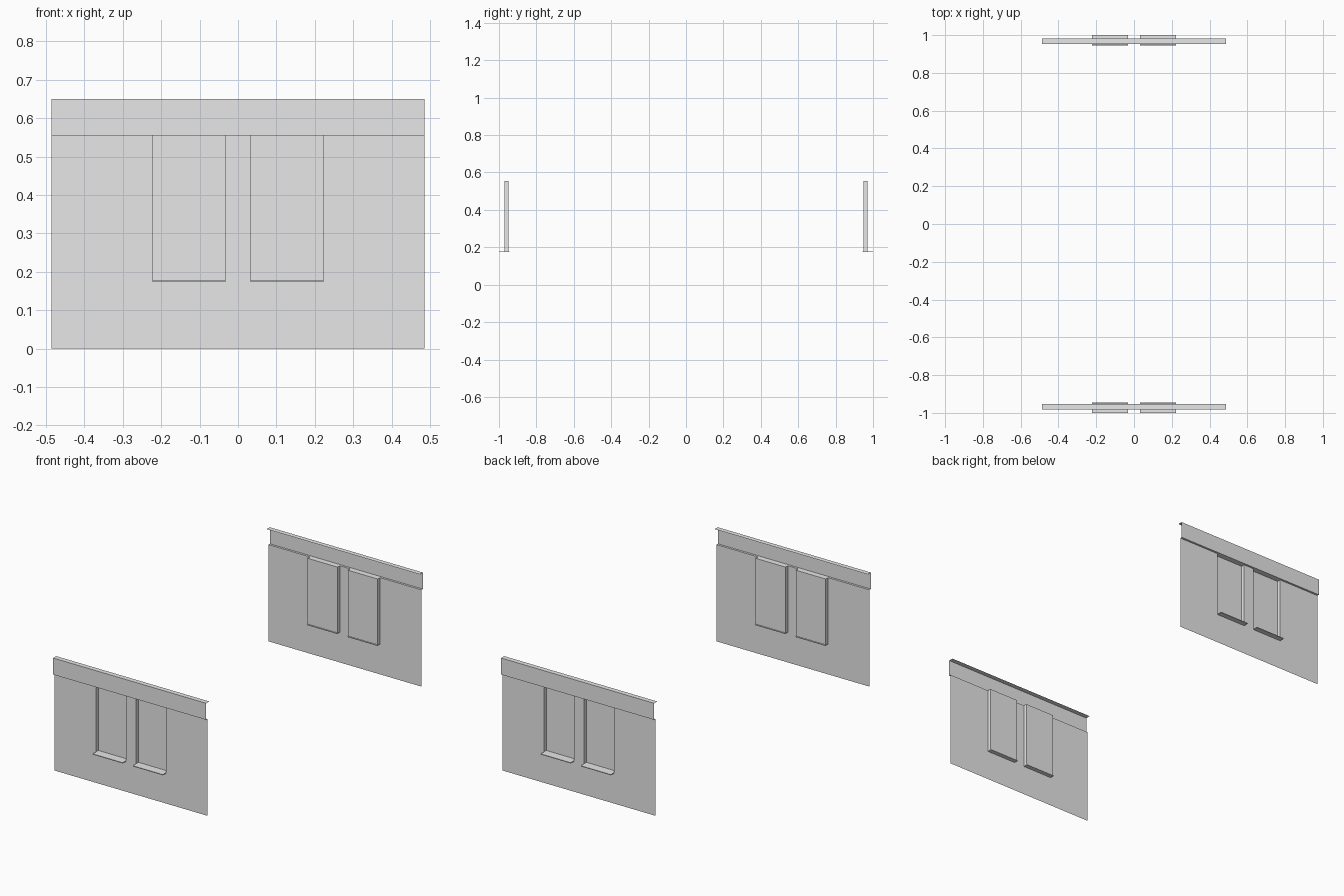
import bpy
import bmesh

cube = bpy.data.objects.get("Cube")
if cube:
    bpy.data.objects.remove(cube, do_unlink=True)

grey = bpy.data.materials.new("plain_grey")
grey.use_nodes = True
colour = (0.8, 0.8, 0.8, 1)
grey.diffuse_color = colour
grey.node_tree.nodes["Principled BSDF"].inputs["Base Color"].default_value = colour

# Shared measurements; depth is the distance from the middle of the model
HALF_W = 0.486
WALL, BAND, LIP, RECESS = 0.97, 0.982, 0.954, 0.949
SILL_OUT, SILL_IN = 1.0, 0.944
EAVE, TOP = 0.555, 0.65
SILL_LOW, SILL_HIGH = 0.1735, 0.1775
WIN_IN, WIN_OUT = 0.0325, 0.2225


def sheet(name, quads, side):
    """Join quads of (x, depth, z) into one thin surface on the given side."""
    bm = bmesh.new()
    for quad in quads:
        # turning half round keeps the outside facing outward
        bm.faces.new([bm.verts.new((x * -side, d * side, z)) for x, d, z in quad])
    bmesh.ops.remove_doubles(bm, verts=bm.verts, dist=0.0001)
    mesh = bpy.data.meshes.new(name)
    bm.to_mesh(mesh)
    bm.free()
    mesh.materials.append(grey)
    obj = bpy.data.objects.new(name, mesh)
    bpy.context.collection.objects.link(obj)
    return obj


def upright(x0, x1, z0, z1, d):
    return [(x0, d, z0), (x1, d, z0), (x1, d, z1), (x0, d, z1)]


def sweep(profile, x0, x1):
    """Run an open (depth, z) profile along x."""
    return [[(x0, d0, z0), (x1, d0, z0), (x1, d1, z1), (x0, d1, z1)]
            for (d0, z0), (d1, z1) in zip(profile, profile[1:])]


def jamb(x, flip):
    quad = [(x, WALL, SILL_HIGH), (x, RECESS, SILL_HIGH), (x, RECESS, EAVE), (x, WALL, EAVE)]
    return quad[::-1] if flip else quad


for label, side in (("front", -1), ("back", 1)):
    # Wall sheet with two window openings reaching the band
    columns = [-HALF_W, -WIN_OUT, -WIN_IN, WIN_IN, WIN_OUT, HALF_W]
    wall = []
    for i, (x0, x1) in enumerate(zip(columns, columns[1:])):
        wall.append(upright(x0, x1, 0, SILL_HIGH, WALL))
        if i % 2 == 0:
            wall.append(upright(x0, x1, SILL_HIGH, EAVE, WALL))
    sheet(label + "_wall", wall, side)

    # Projecting band with a narrow ledge below and a lip turned back on top
    band = [(WALL, EAVE), (BAND, EAVE), (BAND, TOP), (LIP, TOP)]
    sheet(label + "_top_band", sweep(band, -HALF_W, HALF_W), side)

    for hand, x0, x1 in (("left", WIN_IN, WIN_OUT), ("right", -WIN_OUT, -WIN_IN)):
        # Window recess, open to the outside
        pocket = [(WALL, SILL_HIGH), (RECESS, SILL_HIGH), (RECESS, EAVE), (WALL, EAVE)]
        quads = sweep(pocket, x0, x1) + [jamb(x0, False), jamb(x1, True)]
        sheet(f"{label}_{hand}_window_recess", quads, side)

        # Thin sill slab through the wall
        ring = [(SILL_IN, SILL_LOW), (SILL_OUT, SILL_LOW), (SILL_OUT, SILL_HIGH),
                (SILL_IN, SILL_HIGH), (SILL_IN, SILL_LOW)]
        ends = [[(x, d, z) for d, z in ring[:-1]] for x in (x0, x1)]
        ends[0].reverse()
        sheet(f"{label}_{hand}_window_sill", sweep(ring, x0, x1) + ends, side)
